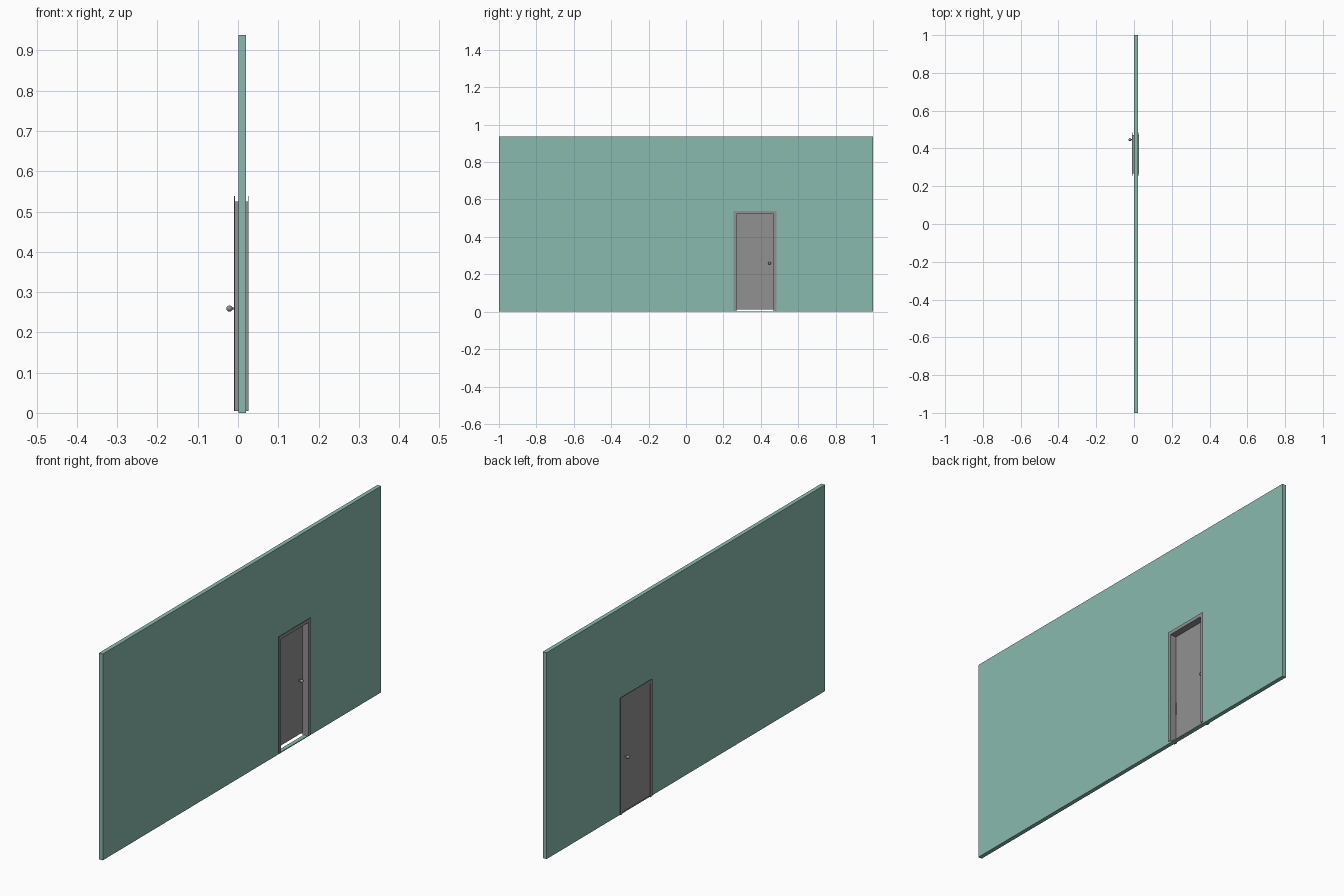
import bpy, math

if "Cube" in bpy.data.objects:
    bpy.data.objects.remove(bpy.data.objects["Cube"])


def material(name, rgb):
    m = bpy.data.materials.new(name)
    m.diffuse_color = (*rgb, 1)
    m.use_nodes = True
    m.node_tree.nodes["Principled BSDF"].inputs["Base Color"].default_value = m.diffuse_color
    return m


TEAL = material("teal wall paint", (0.25, 0.49, 0.425))
GREY = material("grey door paint", (0.285, 0.285, 0.285))


def mesh_object(name, verts, faces, mat):
    me = bpy.data.meshes.new(name)
    me.from_pydata(verts, [], faces)
    me.materials.append(mat)
    ob = bpy.data.objects.new(name, me)
    bpy.context.collection.objects.link(ob)
    return ob


def box(name, x, y, z, mat):
    verts = [(a, b, c) for a in x for b in y for c in z]
    faces = [(0, 1, 3, 2), (4, 6, 7, 5), (0, 4, 5, 1),
             (2, 3, 7, 6), (0, 2, 6, 4), (1, 5, 7, 3)]
    return mesh_object(name, verts, faces, mat)


def arch(name, x, inner, outer, z0, mat):
    """Upside-down U profile in the yz plane, extruded along x.
    inner and outer are (y low, y high, z top)."""
    a, b, t = inner
    c, d, u = outer
    prof = [(a, z0), (a, t), (b, t), (b, z0), (d, z0), (d, u), (c, u), (c, z0)]
    n = len(prof)
    verts = [(px, y, z) for px in x for y, z in prof]
    quads = [(0, 1, 6, 7), (1, 2, 5, 6), (2, 3, 4, 5)]
    faces = [tuple(reversed(q)) for q in quads]
    faces += [tuple(i + n for i in q) for q in quads]
    faces += [(i, (i + 1) % n, (i + 1) % n + n, i + n) for i in range(n)]
    faces = [tuple(reversed(f)) for f in faces]
    ob = mesh_object(name, verts, faces, mat)
    # consistent outward normals
    import bmesh
    bm = bmesh.new()
    bm.from_mesh(ob.data)
    bmesh.ops.recalc_face_normals(bm, faces=bm.faces)
    bm.to_mesh(ob.data)
    bm.free()
    return ob


# Wall: slab with a doorway that leaves a thin threshold
wall = box("wall", (0.001, 0.02), (-1, 1), (0, 0.938), TEAL)
cutter = box("doorway_cutter", (-0.1, 0.1), (0.267, 0.472), (0.004, 0.525), TEAL)
cutter.hide_render = True
cutter.hide_viewport = True
cut = wall.modifiers.new("doorway", 'BOOLEAN')
cut.operation = 'DIFFERENCE'
cut.solver = 'EXACT'
cut.object = cutter

# Frame: jamb lining the doorway, thin casing on each side
INNER = (0.270, 0.469, 0.522)
arch("jamb", (-0.009, 0.026), INNER, (0.267, 0.472, 0.525), 0.005, GREY)
for name, x in (("back_casing", (-0.0095, -0.008)), ("front_casing", (0.025, 0.0265))):
    arch(name, x, INNER, (0.255, 0.484, 0.538), 0.005, GREY)

# Door leaf, flush with the back casing
box("door", (-0.009, -0.005), INNER[:2], (0.013, 0.522), GREY)

# Knobs on both sides: rose, neck and ball
KY, KZ = 0.447, 0.259
for side, face, s in (("back", -0.009, -1), ("front", -0.005, 1)):
    for part, r, start, length in (("rose", 0.006, 0, 0.0015), ("neck", 0.0025, 0, 0.009)):
        bpy.ops.mesh.primitive_cylinder_add(
            vertices=12, radius=r, depth=length,
            location=(face + s * (start + length / 2), KY, KZ),
            rotation=(0, math.pi / 2, 0))
        ob = bpy.context.object
        ob.name = f"{side}_knob_{part}"
        ob.data.materials.append(GREY)
    bpy.ops.mesh.primitive_uv_sphere_add(
        segments=14, ring_count=8, radius=0.0078,
        location=(face + s * 0.0122, KY, KZ), rotation=(0, math.pi / 2, 0))
    ob = bpy.context.object
    ob.name = f"{side}_knob_ball"
    ob.data.materials.append(GREY)
    bpy.ops.object.shade_smooth_by_angle()

# Hinge strip on the door edge
box("hinge", (-0.005, -0.003), (0.270, 0.273), (0.14, 0.20), GREY)
